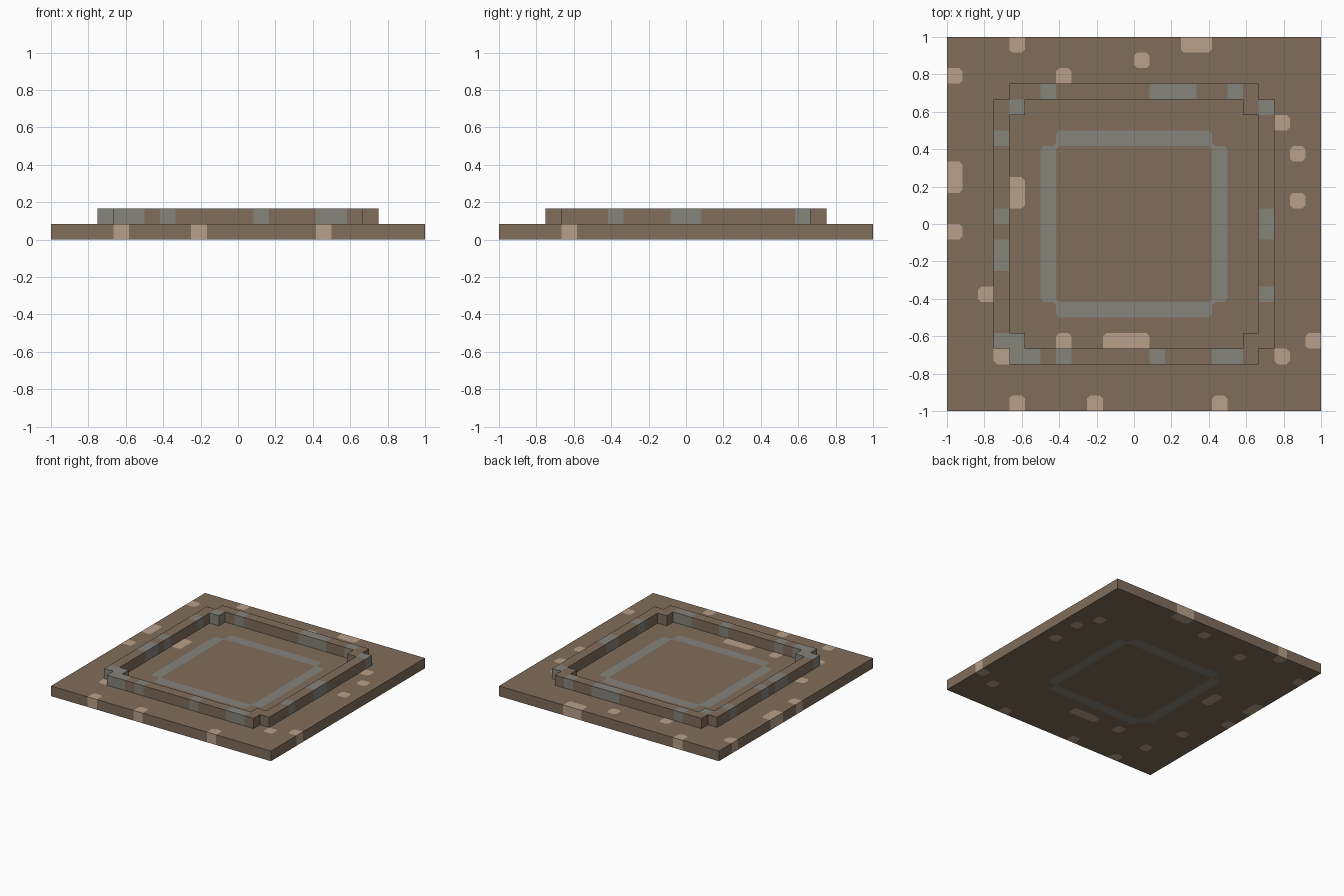
import bpy
import bmesh

if "Cube" in bpy.data.objects:
    bpy.data.objects.remove(bpy.data.objects["Cube"], do_unlink=True)

N = 24            # cells along each side
S = 2.0 / N       # cell size
EARTH, SAND, STONE = 0, 1, 2


def material(name, rgb):
    m = bpy.data.materials.new(name)
    m.use_nodes = True
    m.diffuse_color = (*rgb, 1)
    bsdf = m.node_tree.nodes["Principled BSDF"]
    bsdf.inputs["Base Color"].default_value = (*rgb, 1)
    bsdf.inputs["Roughness"].default_value = 0.9
    return m


MATERIALS = [material("earth_brown", (0.216, 0.153, 0.105)),
             material("pale_sand", (0.479, 0.352, 0.254)),
             material("stone_grey", (0.235, 0.227, 0.198))]


def block_layer(cells, level, paint):
    """One layer of joined square blocks; paint maps a cell to its colour."""
    bm = bmesh.new()
    verts = {}

    def vert(i, j, k):
        if (i, j, k) not in verts:
            verts[i, j, k] = bm.verts.new((i * S - 1, j * S - 1, k * S))
        return verts[i, j, k]

    lo, hi = level, level + 1
    for i, j in sorted(cells):
        ring = [(i, j), (i + 1, j), (i + 1, j + 1), (i, j + 1)]
        faces = [[vert(*p, hi) for p in ring],
                 [vert(*p, lo) for p in reversed(ring)]]
        # side faces only where there is no neighbour
        for n, (di, dj) in enumerate([(0, -1), (1, 0), (0, 1), (-1, 0)]):
            if (i + di, j + dj) not in cells:
                a, b = ring[n], ring[(n + 1) % 4]
                faces.append([vert(*a, lo), vert(*b, lo), vert(*b, hi), vert(*a, hi)])
        for f in faces:
            bm.faces.new(f).material_index = paint.get((i, j), EARTH)
    return bm, verts


def finish(name, bm):
    mesh = bpy.data.meshes.new(name)
    bm.normal_update()
    bm.to_mesh(mesh)
    bm.free()
    for m in MATERIALS:
        mesh.materials.append(m)
    obj = bpy.data.objects.new(name, mesh)
    bpy.context.collection.objects.link(obj)
    return obj


# Raised wall: four straight runs plus a block inside each notched corner
run = range(4, 20)
wall = {(i, j) for i in run for j in (3, 20)} | {(i, j) for i in (3, 20) for j in run}
wall |= {(i, j) for i in (4, 19) for j in (4, 19)}
wall_stones = {
    (4, 3), (5, 3), (7, 3), (13, 3), (17, 3), (18, 3),            # front
    (6, 20), (13, 20), (14, 20), (15, 20), (18, 20),              # back
    (3, 4), (3, 9), (3, 10), (3, 12), (3, 17),                    # -x side
    (20, 7), (20, 11), (20, 12), (20, 19),                        # +x side
    (4, 4), (4, 19),                                              # inner corners
}
bm, _ = block_layer(wall, 1, {c: STONE for c in wall_stones})
finish("raised_wall", bm)

# Ground slab with sand patches and an inlaid stone square
sand = {
    (4, 0), (9, 0), (17, 0), (3, 3), (21, 3), (23, 4), (7, 4), (10, 4), (11, 4),
    (12, 4), (2, 7), (0, 11), (0, 14), (0, 15), (4, 13), (4, 14), (22, 13),
    (22, 16), (21, 18), (0, 21), (7, 21), (12, 22), (4, 23), (15, 23), (16, 23),
}
paint = {c: SAND for c in sand}
for i in range(7, 17):
    for j in (6, 17):
        paint[i, j] = paint[j, i] = STONE
ground = {(i, j) for i in range(N) for j in range(N)}
bm, verts = block_layer(ground, 0, paint)

# Clip the patch corners, and bridge patches that touch only at a corner
clipped, bridged = [], []
for (i, j, k), v in verts.items():
    if not (0 < i < N and 0 < j < N):
        continue
    around = [(i - 1, j - 1), (i, j - 1), (i, j), (i - 1, j)]
    if k == 1 and any(c in wall for c in around):
        continue
    spots = [n for n, c in enumerate(around) if c in paint]
    if len(spots) == 1:
        clipped.append(v)
    elif len(spots) == 2 and spots[1] - spots[0] == 2:
        bridged.append(v)
for group, colour in ((clipped, EARTH), (bridged, STONE)):
    bmesh.ops.bevel(bm, geom=group, offset=0.017, offset_type='OFFSET', segments=1,
                    profile=0.5, affect='VERTICES', material=colour)
finish("ground_slab", bm)
